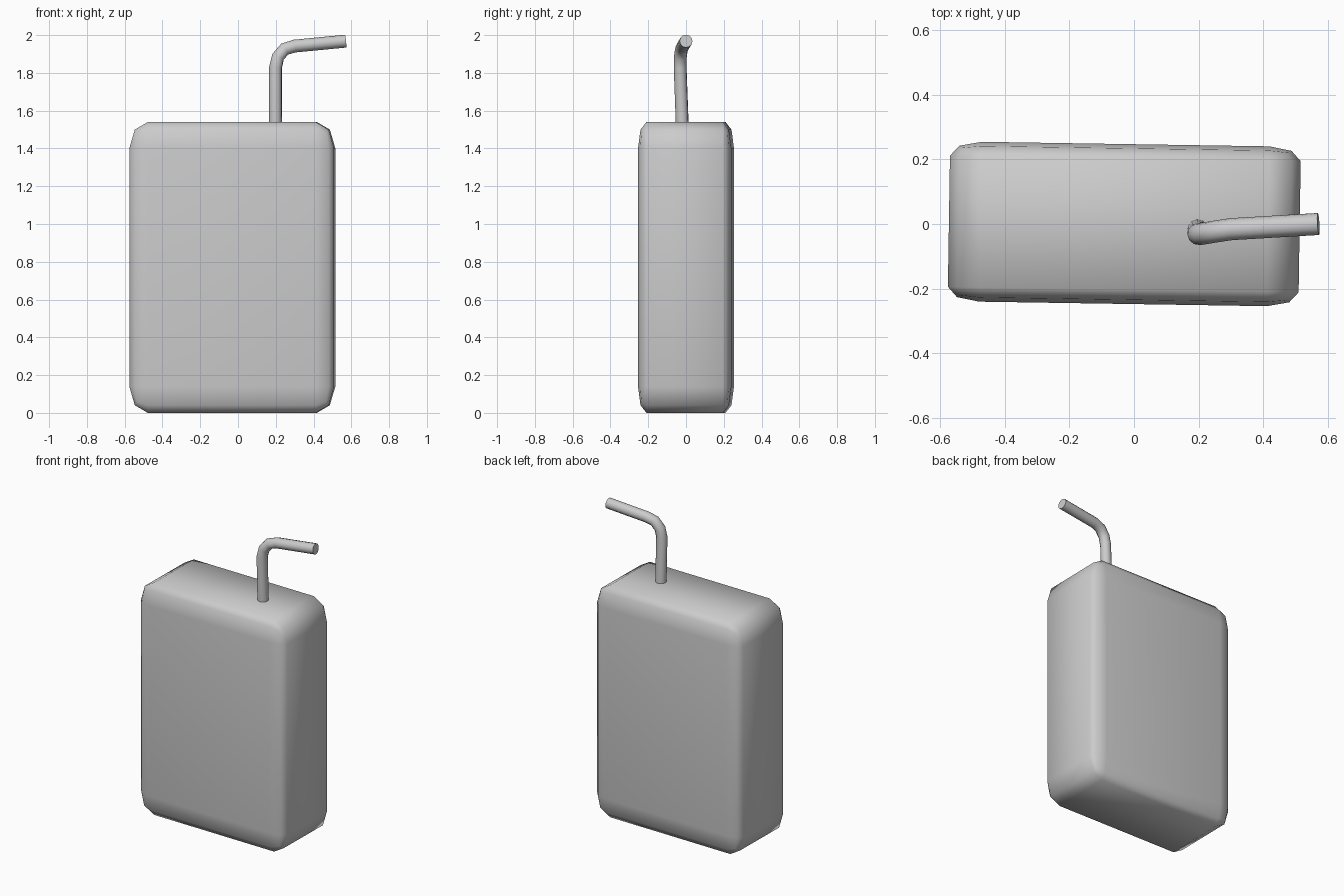
import bpy, bmesh, math
from mathutils import Matrix

if "Cube" in bpy.data.objects:
    bpy.data.objects.remove(bpy.data.objects["Cube"])

# Carton: unit cube with rounded edges, then stretched so the rounding stretches too
bm = bmesh.new()
bmesh.ops.create_cube(bm, size=1)
bmesh.ops.bevel(bm, geom=bm.edges[:], offset=0.09, offset_type='OFFSET',
                segments=2, profile=0.5, affect='EDGES')
bmesh.ops.transform(bm, verts=bm.verts[:],
                    matrix=Matrix.Diagonal((1.084, 0.494, 1.54, 1)))
bmesh.ops.recalc_face_normals(bm, faces=bm.faces[:])
for f in bm.faces:
    f.smooth = True
mesh = bpy.data.meshes.new("carton")
bm.to_mesh(mesh)
bm.free()
carton = bpy.data.objects.new("carton", mesh)
carton.location = (-0.03, 0, 0.77)
carton.rotation_euler.z = math.radians(-0.9)
bpy.context.collection.objects.link(carton)

# Bent straw: round tube swept along a short path
path = [(0.198, -0.02, 1.53), (0.199, -0.031, 1.83), (0.212, -0.03, 1.885),
        (0.247, -0.024, 1.926), (0.30, -0.016, 1.942), (0.57, 0.0, 1.968)]
curve = bpy.data.curves.new("straw", 'CURVE')
curve.dimensions = '3D'
curve.bevel_depth = 0.034
curve.bevel_resolution = 4
curve.use_fill_caps = True
spline = curve.splines.new('POLY')
spline.points.add(len(path) - 1)
for p, co in zip(spline.points, path):
    p.co = (*co, 1)
spline.use_smooth = True
straw = bpy.data.objects.new("straw", curve)
bpy.context.collection.objects.link(straw)

# Convert the straw to a mesh and keep its end rims crisp
bpy.context.view_layer.objects.active = straw
straw.select_set(True)
bpy.ops.object.convert(target='MESH')
bpy.ops.object.shade_smooth_by_angle(angle=math.radians(40))
